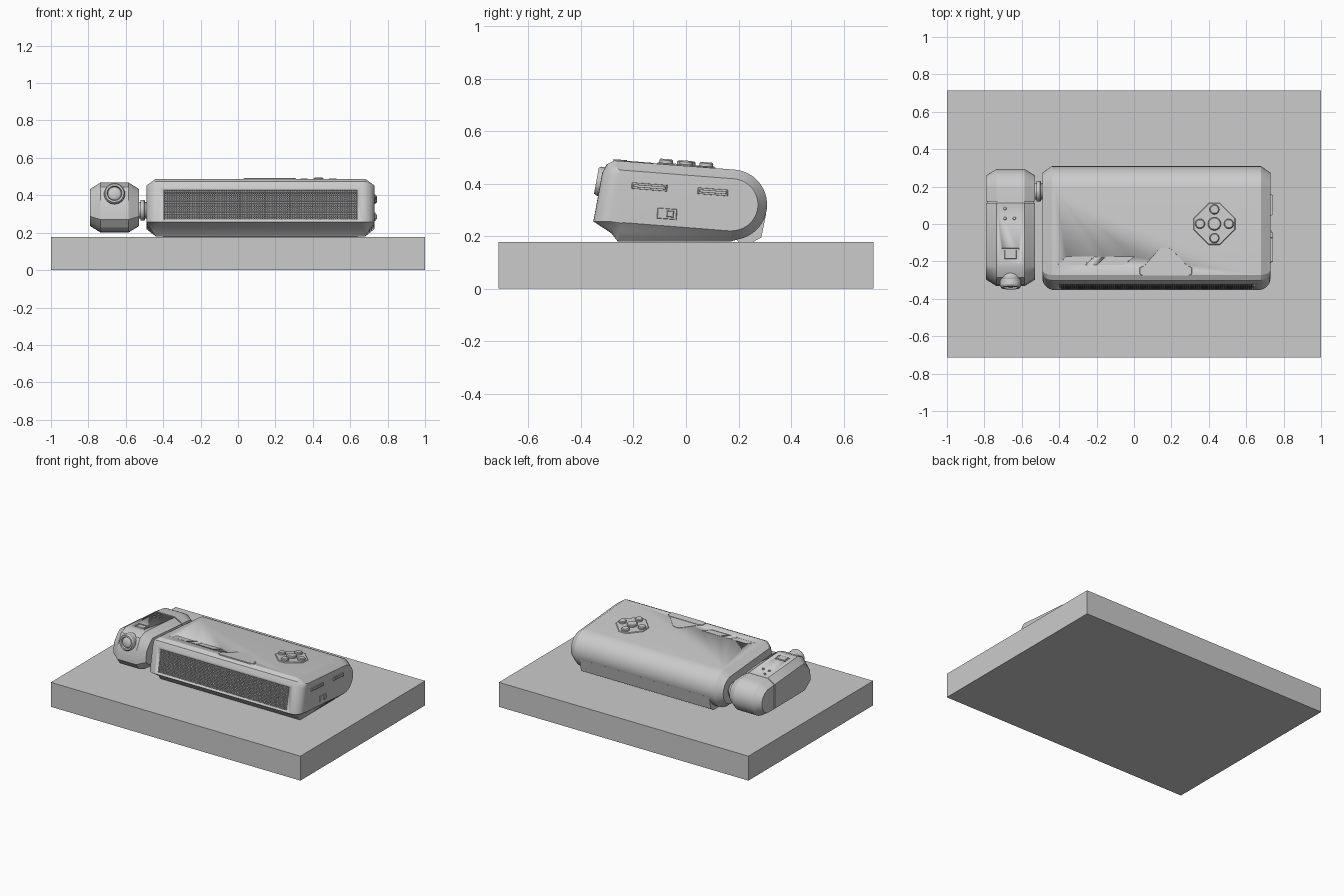
import bpy, bmesh, math
from mathutils import Matrix, Vector

if "Cube" in bpy.data.objects:
    bpy.data.objects.remove(bpy.data.objects["Cube"])

TILT = -0.0776                       # the device leans slightly forward-up
HY, HZ = 0.175, 0.32                 # shared hinge axis
TOP = Matrix.Translation((0, 0, 0.467)) @ Matrix.Rotation(TILT, 4, 'X')


def finish(name, bm, angle=25, matrix=None):
    bmesh.ops.recalc_face_normals(bm, faces=bm.faces)
    me = bpy.data.meshes.new(name)
    bm.to_mesh(me)
    bm.free()
    ob = bpy.data.objects.new(name, me)
    bpy.context.collection.objects.link(ob)
    if matrix:
        ob.matrix_world = matrix
    bpy.ops.object.select_all(action='DESELECT')
    ob.select_set(True)
    bpy.context.view_layer.objects.active = ob
    bpy.ops.object.shade_smooth_by_angle(angle=math.radians(angle))
    return ob


def loft(name, sections, angle=25, matrix=None):
    bm = bmesh.new()
    rings = [[bm.verts.new(p) for p in s] for s in sections]
    n = len(rings[0])
    for a, b in zip(rings, rings[1:]):
        for i in range(n):
            bm.faces.new((a[i], a[(i + 1) % n], b[(i + 1) % n], b[i]))
    bm.faces.new(rings[0])
    bm.faces.new(rings[-1])
    return finish(name, bm, angle, matrix)


def prism(name, pts, z0, z1, matrix=TOP, bevel=0.0):
    cx = sum(p[0] for p in pts) / len(pts)
    cy = sum(p[1] for p in pts) / len(pts)
    ring = lambda z, k: [(cx + (x - cx) * k, cy + (y - cy) * k, z) for x, y in pts]
    secs = [ring(z0, 1), ring(z1 - bevel, 1)]
    if bevel:
        r = max(math.hypot(x - cx, y - cy) for x, y in pts)
        secs.append(ring(z1, 1 - bevel / r))
    else:
        secs[-1] = ring(z1, 1)
    return loft(name, secs, 30, matrix)


def box(name, lo, hi, matrix=None, bevel=0.0):
    return prism(name, [(lo[0], lo[1]), (hi[0], lo[1]), (hi[0], hi[1]), (lo[0], hi[1])],
                 lo[2], hi[2], matrix, bevel)


def disc(r, cx=0, cy=0, n=32):
    return [(cx + r * math.cos(2 * math.pi * i / n), cy + r * math.sin(2 * math.pi * i / n))
            for i in range(n)]


def cut(ob, cutter):
    cutter.hide_render = True
    cutter.hide_viewport = False
    m = ob.modifiers.new("cut", 'BOOLEAN')
    m.operation, m.solver, m.object = 'DIFFERENCE', 'EXACT', cutter
    bpy.context.view_layer.objects.active = ob
    bpy.ops.object.modifier_apply(modifier=m.name)
    bpy.data.objects.remove(cutter)


def arc(r, a0, a1, n=20):
    return [(HY + r * math.cos(math.radians(a0 + (a1 - a0) * i / n)),
             HZ + r * math.sin(math.radians(a0 + (a1 - a0) * i / n))) for i in range(n + 1)]


def body_ring(x, t, f):
    # t: 0 full section, 1 inset end face; f: how far the front corner is rounded back
    pts = [(-0.26 + f * .3, 0.18 + .072 * t), (-0.285 + f * .6, 0.212 + .038 * t),
           (-0.353 + f, 0.256), (-0.319 + f, 0.442 - .012 * t),
           (-0.302 + f * .8, 0.474 - .03 * t), (-0.273 + f * .4, 0.488 - .036 * t)]
    pts += arc(0.134 - .035 * t, 85.6, -80)
    pts.append((0.17, 0.18 + .04 * t))
    return [(x, y, z) for y, z in pts]


def pod_ring(x, t, shrink=0.0):
    k = .034 * t + shrink
    pts = [(-0.24 + k * .3, 0.203 + k), (-0.30 + k, 0.228 + k), (-0.332 + k, 0.27 + k * .5),
           (-0.325 + k, 0.37 - k * .3), (-0.285 + k, 0.445 - k), (-0.23 + k * .3, 0.468 - k)]
    pts += arc(0.119 - k, 85.6, -92)
    return [(x, y, z) for y, z in pts]


# base slab
box("base_slab", (-1, -0.714, 0), (1, 0.714, 0.177))

# main body with chamfered ends and rounded front corners
ends = []
for i in range(8):
    a = math.pi / 2 * i / 7
    d = .065 * (1 - math.cos(a))
    ends.append((d, max(0, 1 - d / .05), .065 * (1 - math.sin(a))))
left = [body_ring(-0.49 + d, t, f) for d, t, f in ends]
right = [body_ring(0.73 - d, t, f) for d, t, f in reversed(ends)]
body = loft("main_body", left + right, 22)

# heel along the lower rear edge
heel = [(0.19, 0.19), (0.20, 0.178), (0.255, 0.178), (0.287, 0.195), (0.305, 0.285), (0.27, 0.27)]
loft("rear_heel", [[(x, y, z) for y, z in heel] for x in (-0.40, 0.64)])

# front grille: shallow recess filled with a fine lattice
lean = math.atan2(.034, .186)
FRONT = Matrix.Translation((0.12, -0.336, 0.35)) @ Matrix.Rotation(math.pi / 2 - lean, 4, 'X')
cut(body, box("grille_cutter", (-.515, -.081, -.012), (.515, .081, .05), FRONT))
bm = bmesh.new()
bmesh.ops.create_grid(bm, x_segments=100, y_segments=16, size=1)
bmesh.ops.scale(bm, vec=(.514, .08, 1), verts=bm.verts)
grille = finish("front_grille", bm, 30, FRONT @ Matrix.Translation((0, 0, -.003)))
w = grille.modifiers.new("lattice", 'WIREFRAME')
w.thickness = .005

# control pad: cut-corner diamond with five buttons
PX, PY, R, C = 0.43, 0.0, 0.142, 0.03
dia = []
for i in range(4):
    q = Matrix.Rotation(i * math.pi / 2, 2)
    for p in ((R - C, -C), (R - C, C)):
        v = q @ Vector(p)
        dia.append((PX + v.x, PY + v.y))
prism("control_pad", dia, -.01, .006, TOP, .004)
prism("centre_button", disc(.035, PX, PY), 0, .02, TOP, .005)
for i in range(4):
    a = i * math.pi / 2
    prism("direction_button", disc(.026, PX + .077 * math.cos(a), PY + .077 * math.sin(a)),
          0, .021, TOP, .005)

# front latch tab, its raised shoulder and the two slanted windows
prism("latch_tab", [(.03, -.235), (.05, -.225), (.29, -.225), (.31, -.235), (.31, -.268),
                    (.295, -.277), (.045, -.277), (.03, -.268)], -.015, .005, TOP, .003)
prism("latch_shoulder", [(.05, -.23), (.13, -.14), (.15, -.125), (.18, -.125), (.205, -.14),
                         (.29, -.23)], -.01, .0025, TOP, .001)
for x in (-0.41, -0.20):
    cut(body, prism("window_cutter", [(x, -.22), (x + .15, -.22), (x + .20, -.175), (x + .05, -.175)],
                    -.005, .03))
    prism("slanted_window", [(x + .01, -.217), (x + .147, -.217), (x + .19, -.178), (x + .053, -.178)],
          -.012, -.001)

# right-hand side: two ribbed slots and a small switch
SIDE = (Matrix.Translation((0.73, 0, 0.345)) @ Matrix.Rotation(TILT, 4, 'X')
        @ Matrix(((0, 0, 1, 0), (1, 0, 0, 0), (0, 1, 0, 0), (0, 0, 0, 1))))
for c, h in ((-0.142, .068), (0.10, .058)):
    cz = .032
    box("side_slot", (c - h, cz - .012, -.01), (c + h, cz + .012, .006), SIDE, .003)
    box("slot_rib", (c - h * .92, cz - .005, 0), (c + h * .92, cz + .005, .014), SIDE, .004)
box("switch_plate", (-.105, -.085, -.01), (-.03, -.045, .005), SIDE, .003)
box("switch_knob", (-.068, -.077, 0), (-.042, -.053, .014), SIDE, .003)

# hinge joining body and pod
HINGE = Matrix.Translation((-0.56, HY, HZ)) @ Matrix.Rotation(math.pi / 2, 4, 'Y')
prism("hinge_shaft", disc(.044), 0, .1, HINGE)
prism("hinge_collar", disc(.056), .04, .062, HINGE, .004)

# camera pod, split by a narrow seam over an inner core
prof = [(0, 1), (.055, 0), (.205, 0), (.26, 1)]
pod = loft("camera_pod", [pod_ring(-0.79 + d, t) for d, t in prof], 28)
cut(pod, box("seam_cutter", (-1, .111, 0), (-.4, .119, 1)))
loft("pod_core", [pod_ring(-0.782 + d * .94, t, .008) for d, t in prof], 28)

# pod lens: domed housing, ring and glass
bm = bmesh.new()
bmesh.ops.create_uvsphere(bm, u_segments=32, v_segments=16, radius=.06)
bmesh.ops.scale(bm, vec=(.95, .85, .95), verts=bm.verts)
finish("lens_housing", bm, 40, Matrix.Translation((-0.66, -0.285, 0.404)))
LENS = Matrix.Translation((-0.66, -0.30, 0.404)) @ Matrix.Rotation(math.pi / 2 - lean, 4, 'X')
ring = [(.056, -.03), (.056, .032), (.05, .042), (.04, .042), (.036, .03), (.036, -.03)]
bm = bmesh.new()
loops = [[bm.verts.new((x, y, z)) for x, y in disc(r)] for r, z in ring]
for a, b in zip(loops, loops[1:] + loops[:1]):
    for i in range(32):
        bm.faces.new((a[i], a[(i + 1) % 32], b[(i + 1) % 32], b[i]))
finish("lens_ring", bm, 30, LENS)
bm = bmesh.new()
bmesh.ops.create_uvsphere(bm, u_segments=32, v_segments=12, radius=.037)
bmesh.ops.scale(bm, vec=(1, 1, .35), verts=bm.verts)
finish("lens_glass", bm, 40, LENS @ Matrix.Translation((0, 0, .025)))

# pod top details: indicator dots and a small window
PT = Matrix.Translation((0, 0, -.0165)) @ TOP
for x, y in ((-.69, .083), (-.69, .03), (-.64, .03)):
    prism("indicator_dot", disc(.009, x, y, 16), -.006, .007, PT, .002)
cut(pod, box("pod_window_cutter", (-.705, -.19, -.006), (-.615, -.13, .05), PT))
box("pod_window", (-.692, -.186, -.02), (-.628, -.138, .001), PT, .003)
